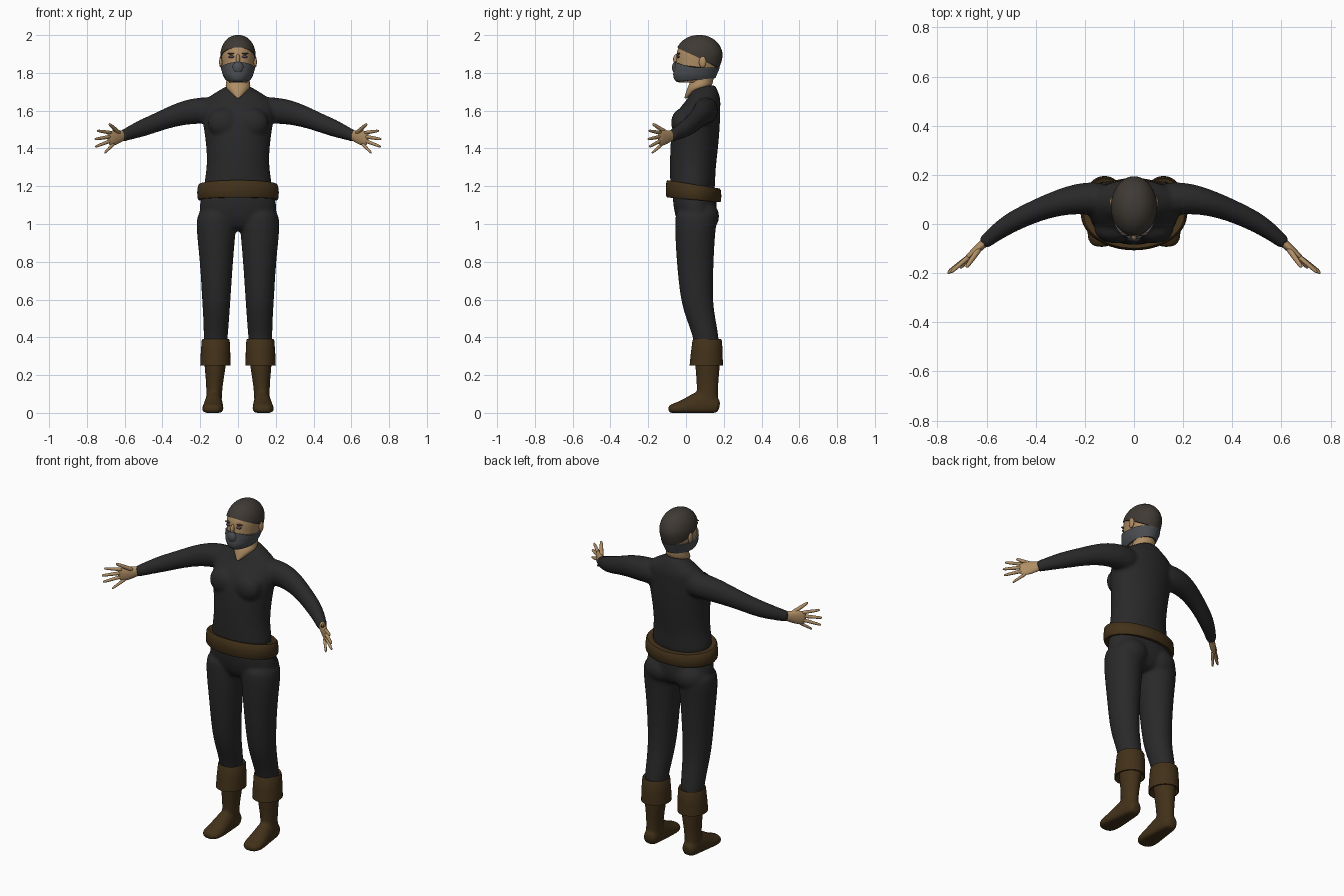
import bpy, bmesh
from math import sin, cos, pi, sqrt
from mathutils import Vector, Matrix


def material(name, rgb):
    m = bpy.data.materials.new(name)
    m.diffuse_color = (*rgb, 1)
    return m


CLOTH = material("black_cloth", (0.022, 0.022, 0.023))
LEATHER = material("brown_leather", (0.055, 0.031, 0.010))
SKIN = material("skin", (0.43, 0.27, 0.13))
HAIR = material("hair", (0.050, 0.042, 0.034))
MASK = material("mask_cloth", (0.075, 0.08, 0.088))
EYE = material("eye", (0.09, 0.05, 0.09))


def skin_rings(bm, rings, cap=True):
    rows = [[bm.verts.new(p) for p in r] for r in rings]
    n = len(rows[0])
    for a, b in zip(rows, rows[1:]):
        for i in range(n):
            bm.faces.new((a[i], a[(i + 1) % n], b[(i + 1) % n], b[i]))
    if cap:
        bm.faces.new(rows[0])
        bm.faces.new(rows[-1])


def ring(c, u, v, n=16):
    return [c + u * cos(2 * pi * i / n) + v * sin(2 * pi * i / n) for i in range(n)]


def column(bm, rows, s=1, n=16):
    """Upright loft; rows of (z, cx, cy, rx, ry[, tilt])."""
    rings = []
    for z, cx, cy, rx, ry, *t in rows:
        tilt = t[0] if t else 0
        rings.append(ring(Vector((s * cx, cy, z)), Vector((rx, 0, 0)), Vector((0, ry, tilt * ry)), n))
    skin_rings(bm, rings)


def limb(bm, rows, s=1, n=12):
    """Loft along a path; rows of (x, y, z, half thickness, half height)."""
    pts = [Vector((s * r[0], r[1], r[2])) for r in rows]
    rings = []
    for i, p in enumerate(pts):
        d = (pts[min(i + 1, len(pts) - 1)] - pts[max(i - 1, 0)]).normalized()
        u = d.cross(Vector((0, 0, 1))).normalized()
        rings.append(ring(p, u * rows[i][3], u.cross(d) * rows[i][4], n))
    skin_rings(bm, rings)


def ball(bm, c, r):
    bmesh.ops.create_uvsphere(bm, u_segments=20, v_segments=12, radius=1,
                              matrix=Matrix.Translation(c) @ Matrix.Diagonal((*r, 1)))


def finish(name, bm, mat, subdiv=2, voxel=0, smooth=4, angle=None):
    bmesh.ops.recalc_face_normals(bm, faces=bm.faces)
    for f in bm.faces:
        f.smooth = True
    me = bpy.data.meshes.new(name)
    bm.to_mesh(me)
    bm.free()
    me.materials.append(mat)
    ob = bpy.data.objects.new(name, me)
    bpy.context.collection.objects.link(ob)
    if subdiv:
        ob.modifiers.new("round", "SUBSURF").levels = subdiv
        ob.modifiers["round"].render_levels = subdiv
    if voxel:
        m = ob.modifiers.new("merge", "REMESH")
        m.mode, m.voxel_size, m.use_smooth_shade = "VOXEL", voxel, True
        m = ob.modifiers.new("blend", "SMOOTH")
        m.factor, m.iterations = 0.5, smooth
    if angle:
        bpy.ops.object.select_all(action="DESELECT")
        ob.select_set(True)
        bpy.context.view_layer.objects.active = ob
        bpy.ops.object.shade_smooth_by_angle(angle=angle)


# Shirt: torso, chest and sleeves merged
bm = bmesh.new()
column(bm, [(1.14, 0, .037, .188, .120), (1.23, 0, .035, .182, .122), (1.30, 0, .036, .168, .124),
            (1.40, 0, .043, .170, .130), (1.50, 0, .051, .184, .130), (1.57, 0, .060, .196, .124),
            (1.62, 0, .076, .195, .108), (1.66, 0, .095, .175, .090), (1.69, 0, .098, .135, .078),
            (1.715, 0, .093, .085, .068, .15), (1.73, 0, .093, .068, .060, .2)])
for s in (1, -1):
    limb(bm, [(.08, .10, 1.60, .07, .075), (.20, .108, 1.603, .070, .074), (.30, .090, 1.587, .056, .066),
              (.40, .054, 1.550, .047, .053), (.50, .008, 1.510, .044, .049), (.56, -.035, 1.487, .036, .040),
              (.605, -.072, 1.468, .029, .033), (.618, -.083, 1.463, .028, .032)], s)
    ball(bm, (s * .078, -.022, 1.535), (.085, .058, .078))
finish("shirt", bm, CLOTH, voxel=.010, smooth=6)

# Trousers: pelvis, seat and legs merged
bm = bmesh.new()
column(bm, [(1.20, 0, .040, .188, .118), (1.10, 0, .047, .210, .118), (1.03, 0, .055, .210, .112),
            (.98, 0, .055, .150, .085), (.965, 0, .055, .09, .05)])
for s in (1, -1):
    column(bm, [(1.08, .110, .052, .100, .108), (1.02, .114, .053, .108, .114), (.95, .116, .048, .105, .108),
                (.80, .114, .048, .089, .100), (.60, .115, .055, .077, .087), (.50, .115, .078, .070, .079),
                (.40, .118, .107, .065, .069), (.32, .119, .112, .060, .065)], s)
    ball(bm, (s * .095, .092, 1.04), (.098, .085, .085))
finish("trousers", bm, CLOTH, voxel=.010, smooth=5)

# Belt, tilted down towards the back
bm = bmesh.new()
column(bm, [(1.130, 0, .040, .196, .128, -.09), (1.128, 0, .040, .209, .141, -.09),
            (1.137, 0, .040, .215, .146, -.09), (1.170, 0, .040, .216, .147, -.12),
            (1.202, 0, .040, .212, .144, -.16), (1.210, 0, .040, .205, .138, -.16),
            (1.207, 0, .040, .190, .124, -.16)], n=64)
finish("belt", bm, LEATHER, 0, angle=.9)

for side, s in (("left", 1), ("right", -1)):
    # Boot: shaft and foot merged
    bm = bmesh.new()
    column(bm, [(.34, .119, .112, .060, .066), (.25, .121, .114, .059, .067), (.18, .123, .114, .048, .060),
                (.11, .126, .113, .042, .056), (.05, .128, .112, .043, .060), (.01, .128, .112, .04, .056)], s)
    limb(bm, [(.126, .178, .030, .030, .032), (.127, .155, .036, .043, .055), (.129, .08, .045, .048, .085),
              (.131, .02, .030, .054, .058), (.134, -.04, .022, .060, .036), (.136, -.075, .019, .050, .029),
              (.137, -.094, .017, .028, .018)], s, 16)
    for v in bm.verts:
        v.co.z = max(v.co.z, 0)
    finish(side + "_boot", bm, LEATHER, voxel=.008, smooth=2)

    # Turned-down boot cuff
    bm = bmesh.new()
    column(bm, [(.275, .120, .110, .056, .064), (.250, .120, .107, .074, .083), (.251, .120, .107, .080, .088),
                (.32, .119, .110, .078, .084), (.383, .118, .112, .074, .078), (.391, .118, .112, .070, .074),
                (.385, .118, .112, .060, .064)], s, 48)
    finish(side + "_boot_cuff", bm, LEATHER, 0, angle=.9)

    # Hand: palm, four fingers and thumb
    bm = bmesh.new()
    limb(bm, [(.585, -.055, 1.476, .021, .025), (.61, -.077, 1.468, .019, .027), (.640, -.105, 1.460, .017, .040),
              (.672, -.132, 1.453, .013, .043), (.690, -.147, 1.450, .007, .034)], s)
    for a, b, r in (((.668, -.130, 1.482), (.745, -.197, 1.494), .0095),
                    ((.672, -.134, 1.463), (.758, -.201, 1.449), .0098),
                    ((.668, -.130, 1.443), (.755, -.194, 1.409), .0095),
                    ((.655, -.120, 1.428), (.706, -.180, 1.376), .0085),
                    ((.625, -.095, 1.478), (.682, -.176, 1.530), .0115)):
        a, b = Vector(a), Vector(b)
        limb(bm, [(*a.lerp(b, t), r * k, r * k) for t, k in
                  ((0, 1.2), (.3, 1.1), (.55, 1), (.85, .85), (.97, .65), (1, .3))], s, 8)
    finish(side + "_hand", bm, SKIN, 1)

    # Ear, eye and brow
    for part, c, r, mat in (("_ear", (s * .091, .088, 1.858), (.009, .019, .030), SKIN),
                            ("_eye", (s * .034, -.041, 1.885), (.016, .010, .007), EYE),
                            ("_brow", (s * .036, -.039, 1.902), (.021, .010, .004), HAIR)):
        bm = bmesh.new()
        ball(bm, c, r)
        finish(side + part, bm, mat, 0)

# Neck, ending in a point that shows as the V neckline
bm = bmesh.new()
column(bm, [(1.665, 0, -.002, .005, .006), (1.672, 0, .004, .012, .012), (1.722, 0, .068, .072, .062),
            (1.745, 0, .083, .062, .062), (1.80, 0, .088, .060, .060), (1.83, 0, .088, .06, .06)], n=24)
finish("neck", bm, SKIN)

# Head outline below the brow: (z, front y, back y, half width)
JAW = [(1.745, -.035, .125, .042), (1.765, -.055, .145, .060), (1.79, -.060, .155, .073),
       (1.82, -.058, .168, .081), (1.86, -.052, .182, .086), (1.89, -.050, .188, .088)]


def head_point(a, z, off):
    if z >= 1.89:
        k = sqrt(max(0, 1 - ((z - 1.89) / .1101) ** 2))
        f, b, w = .07 - .12 * k, .07 + .118 * k, .088 * k
    else:
        i = max(j for j in range(5) if JAW[j][0] <= z)
        p, q = JAW[i], JAW[i + 1]
        t = (z - p[0]) / (q[0] - p[0])
        f, b, w = (p[j] + (q[j] - p[j]) * t for j in (1, 2, 3))
    return ((w + off) * sin(a), (f + b) / 2 - ((b - f) / 2 + off) * cos(a), z)


def head_shell(name, lo, hi, off, mat, n=40, steps=16):
    """Part of the head surface between two heights that depend on cos(angle), 1 being the front."""
    bm = bmesh.new()
    rings = []
    for j in range(-1, steps + 1):
        t = sin(max(j, 0) / steps * pi / 2)
        o = -.004 if j < 0 else off
        rings.append([])
        for i in range(n):
            a = 2 * pi * i / n
            l, h = lo(cos(a)), hi(cos(a))
            rings[-1].append(head_point(a, l + (h - l) * t, o))
    skin_rings(bm, rings)
    finish(name, bm, mat, 0, angle=.8)


head_shell("head", lambda c: 1.75, lambda c: 1.975, 0, SKIN)
head_shell("short_hair", lambda c: 1.880 + .055 * c, lambda c: 2.0, .006, HAIR)
head_shell("face_mask", lambda c: 1.762 - .010 * c, lambda c: 1.828 + .030 * max(c, 0) ** 1.5, .008, MASK)

# Nose bridge, and the part of the mask raised over the nose
for name, c, r, mat in (("nose", (0, -.050, 1.872), (.011, .018, .028), SKIN),
                        ("mask_nose_ridge", (0, -.052, 1.828), (.030, .022, .034), MASK)):
    bm = bmesh.new()
    ball(bm, c, r)
    finish(name, bm, mat, 0)
